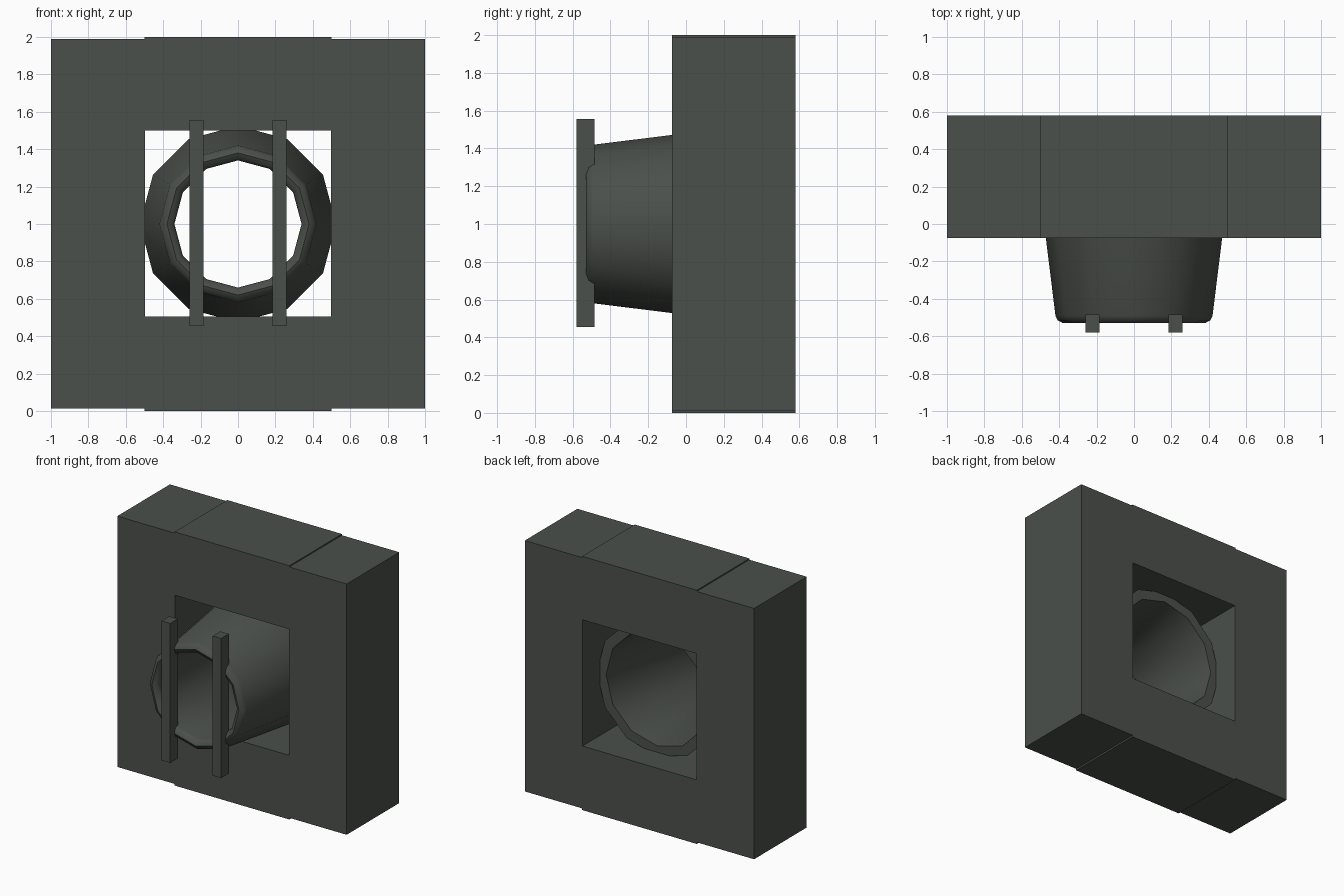
import bpy, bmesh, math

if "Cube" in bpy.data.objects:
    bpy.data.objects.remove(bpy.data.objects["Cube"])

mat = bpy.data.materials.new("dark_grey_green")
mat.diffuse_color = (0.07, 0.079, 0.07, 1)
mat.use_nodes = True
mat.node_tree.nodes["Principled BSDF"].inputs["Base Color"].default_value = mat.diffuse_color


def add_object(name, bm):
    bmesh.ops.recalc_face_normals(bm, faces=bm.faces)
    mesh = bpy.data.meshes.new(name)
    bm.to_mesh(mesh)
    bm.free()
    mesh.materials.append(mat)
    obj = bpy.data.objects.new(name, mesh)
    bpy.context.collection.objects.link(obj)
    return obj


def box(name, x, y, z):
    """Box from (min, max) ranges along each axis."""
    bm = bmesh.new()
    bmesh.ops.create_cube(bm, size=1)
    for v in bm.verts:
        v.co = [r[0] if c < 0 else r[1] for c, r in zip(v.co, (x, y, z))]
    return add_object(name, bm)


def lathe(name, profile, sides, height):
    """Closed (radius, y) profile spun around the y direction."""
    bm = bmesh.new()
    rings = []
    for i in range(sides):
        a = 2 * math.pi * i / sides
        rings.append([bm.verts.new((r * math.cos(a), y, height + r * math.sin(a)))
                      for r, y in profile])
    n = len(profile)
    for i in range(sides):
        p, q = rings[i], rings[(i + 1) % sides]
        for j in range(n):
            k = (j + 1) % n
            bm.faces.new((p[j], p[k], q[k], q[j]))
    return add_object(name, bm)


# Square frame made of four thick blocks
depth = (-0.075, 0.58)
box("frame_bottom", (-0.5, 0.5), depth, (0, 0.505))
box("frame_top", (-0.5, 0.5), depth, (1.5, 2))
box("frame_left", (-1, -0.497), depth, (0.013, 1.99))
box("frame_right", (0.497, 1), depth, (0.013, 1.99))

# Twelve-sided tapered pipe with a rounded front lip
pipe = lathe("tapered_pipe", [
    (0.525, 0.36), (0.42, -0.49), (0.408, -0.515), (0.38, -0.53),
    (0.352, -0.515), (0.34, -0.49), (0.445, 0.36)], 12, 1.0)
bpy.context.view_layer.objects.active = pipe
pipe.select_set(True)
bpy.ops.object.shade_smooth_by_angle(angle=math.radians(50))

# Two upright bars across the pipe mouth
for side, cx in (("left", -0.222), ("right", 0.222)):
    box(side + "_bar", (cx - 0.037, cx + 0.037), (-0.58, -0.485), (0.455, 1.555))
